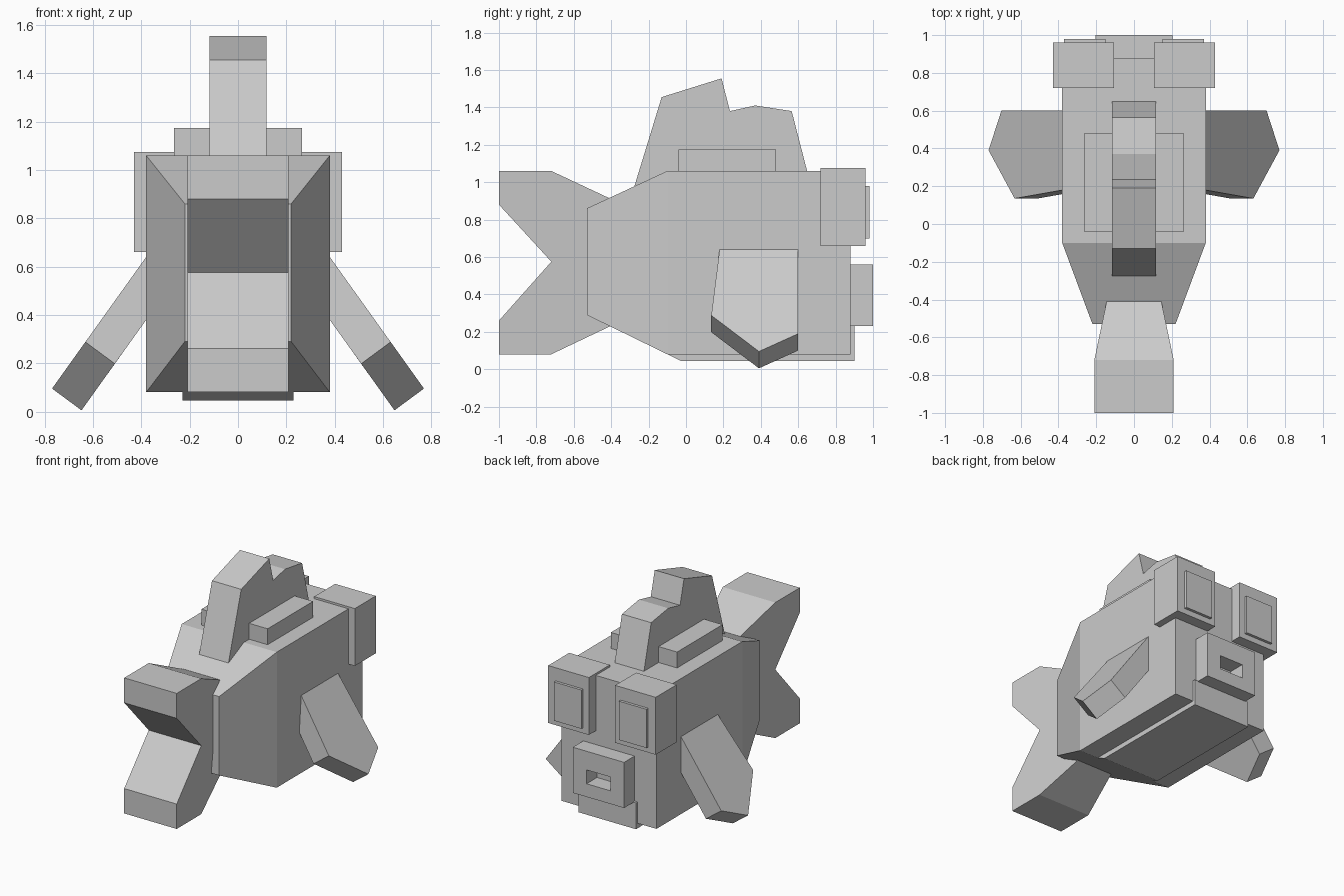
import bpy
import bmesh
from mathutils import Vector

if "Cube" in bpy.data.objects:
    bpy.data.objects.remove(bpy.data.objects["Cube"], do_unlink=True)

grey = bpy.data.materials.new("plain grey")
grey.use_nodes = True
GREY = (0.6, 0.6, 0.6, 1)
grey.diffuse_color = GREY
grey.node_tree.nodes["Principled BSDF"].inputs["Base Color"].default_value = GREY


def finish(name, bm):
    bmesh.ops.recalc_face_normals(bm, faces=bm.faces[:])
    mesh = bpy.data.meshes.new(name)
    bm.to_mesh(mesh)
    bm.free()
    mesh.materials.append(grey)
    obj = bpy.data.objects.new(name, mesh)
    bpy.context.scene.collection.objects.link(obj)
    return obj


def box_bm(x, y, z):
    bm = bmesh.new()
    bmesh.ops.create_cube(bm, size=1)
    for v in bm.verts:
        v.co = [lim[0] if c < 0 else lim[1] for c, lim in zip(v.co, (x, y, z))]
    return bm


def box(name, x, y, z):
    return finish(name, box_bm(x, y, z))


def extrude_outline(bm, points, offset):
    face = bm.faces.new([bm.verts.new(p) for p in points])
    ext = bmesh.ops.extrude_face_region(bm, geom=[face], use_keep_orig=True)
    moved = [g for g in ext["geom"] if isinstance(g, bmesh.types.BMVert)]
    bmesh.ops.translate(bm, verts=moved, vec=Vector(offset))


def side_profile(name, points, half):
    """Extrude a (y, z) outline across x; half is a number or a function of y."""
    bm = bmesh.new()
    extrude_outline(bm, [(-1, y, z) for y, z in points], (2, 0, 0))
    for v in bm.verts:
        v.co.x *= half(v.co.y) if callable(half) else half
    return finish(name, bm)


# Body: box that narrows towards the tail
bm = box_bm((-0.38, 0.38), (-0.1, 0.88), (0.08, 1.06))
rear = min(bm.faces, key=lambda f: f.calc_center_median().y)
ext = bmesh.ops.extrude_discrete_faces(bm, faces=[rear])["faces"][0]
for v in ext.verts:
    v.co = (0.22 if v.co.x > 0 else -0.22, -0.53, 0.86 if v.co.z > 0.5 else 0.29)
bmesh.ops.remove_doubles(bm, verts=bm.verts[:], dist=0.0001)
finish("body", bm)

# Forked tail, thinner where it enters the body
side_profile("tail_fin",
             [(-1, 1.06), (-0.72, 1.06), (-0.3, 0.863), (-0.3, 0.28),
              (-0.72, 0.08), (-1, 0.08), (-1, 0.26), (-0.72, 0.575), (-1, 0.88)],
             lambda y: 0.21 - 0.21 * max(0, y + 0.72))

# Back fin, flanking strips and belly plate
side_profile("dorsal_fin",
             [(-0.3, 0.9), (-0.13, 1.455), (0.19, 1.555), (0.235, 1.38),
              (0.37, 1.41), (0.565, 1.38), (0.65, 1.05), (0.65, 0.9)], 0.117)
box("back_ridge", (-0.265, 0.265), (-0.04, 0.48), (1.0, 1.175))
side_profile("belly_plate",
             [(-0.41, 0.235), (-0.03, 0.045), (0.9, 0.045), (0.9, 0.235)], 0.23)

# Mouth: block with a recessed opening
bm = box_bm((-0.205, 0.205), (0.85, 1.0), (0.23, 0.56))
lip = max(bm.faces, key=lambda f: f.calc_center_median().y)
bmesh.ops.inset_individual(bm, faces=[lip], thickness=0.05)
for v in lip.verts:
    v.co = (0.095 if v.co.x > 0 else -0.095, 1.0, 0.425 if v.co.z > 0.395 else 0.325)
inner = bmesh.ops.extrude_discrete_faces(bm, faces=[lip])["faces"][0]
bmesh.ops.translate(bm, verts=inner.verts[:], vec=(0, -0.119, 0))
bmesh.ops.remove_doubles(bm, verts=bm.verts[:], dist=0.0001)
finish("mouth", bm)

# Paired eyes and slanted side fins
for side, s in (("left", 1), ("right", -1)):
    box(side + "_eye", sorted((s * 0.105, s * 0.43)), (0.72, 0.96), (0.66, 1.075))
    box(side + "_pupil", sorted((s * 0.15, s * 0.37)), (0.94, 0.98), (0.70, 0.98))
    bm = bmesh.new()
    outline = [(0.36, 0.183, 0.668), (0.36, 0.6, 0.668), (0.702, 0.6, 0.19),
               (0.77, 0.39, 0.095), (0.632, 0.135, 0.288)]
    extrude_outline(bm, [(s * x, y, z) for x, y, z in outline], (-s * 0.122, 0, -0.09))
    finish(side + "_side_fin", bm)
